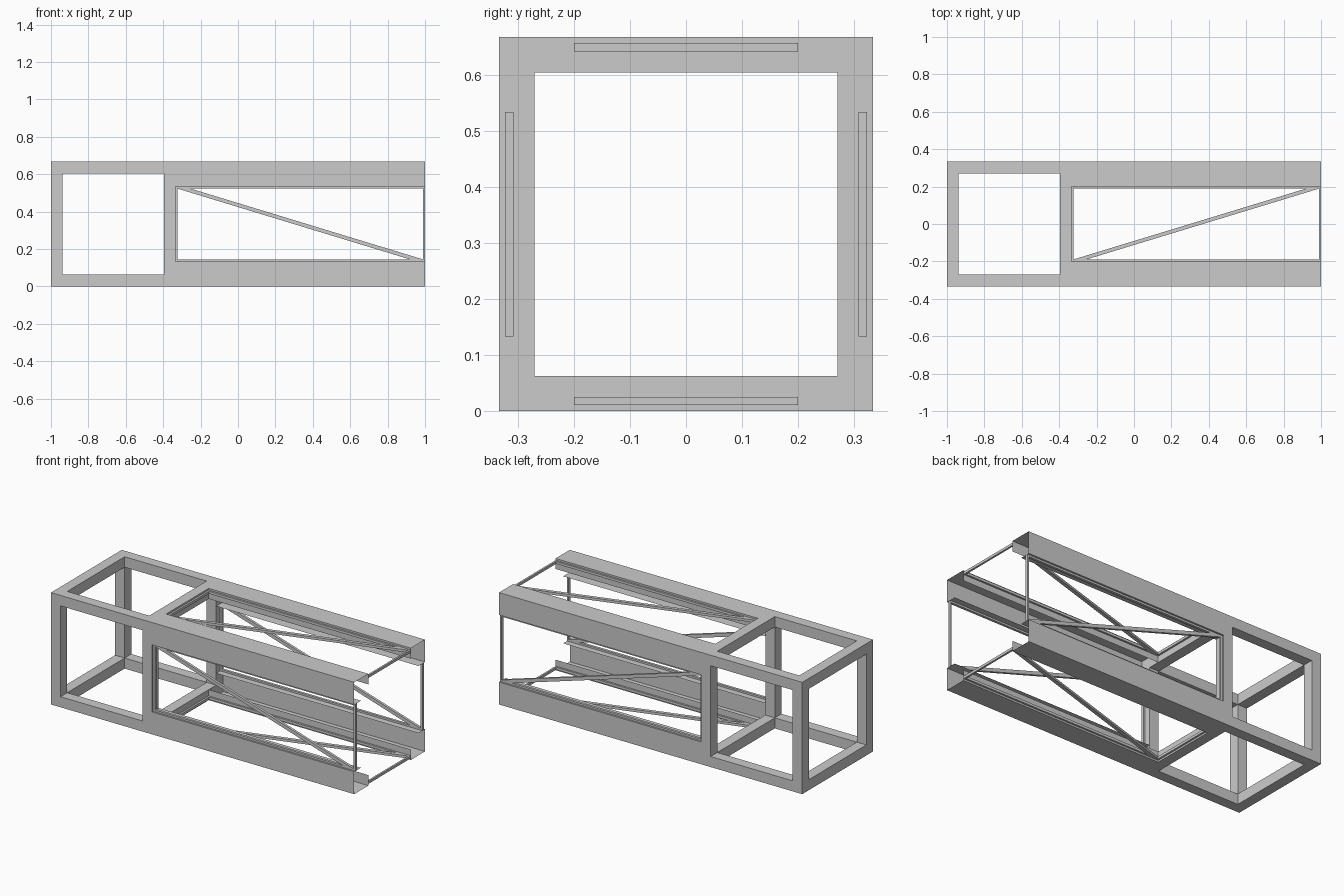
import bpy
import bmesh

if "Cube" in bpy.data.objects:
    bpy.data.objects.remove(bpy.data.objects["Cube"])

R, IN, GAP = 1 / 3, 0.2705, 0.2      # half height, inside of beams, panel opening
X_MID = -1 / 3


def finish(bm, name):
    bmesh.ops.remove_doubles(bm, verts=bm.verts, dist=1e-5)
    bmesh.ops.recalc_face_normals(bm, faces=bm.faces)
    me = bpy.data.meshes.new(name)
    bm.to_mesh(me)
    bm.free()
    ob = bpy.data.objects.new(name, me)
    bpy.context.collection.objects.link(ob)
    return ob


# Square end bay: the twelve edge bars of a cube, as cells of a 3x3x3 grid
cuts = ([-1, -0.937, -0.396, X_MID], [-R, -IN, IN, R], [0, R - IN, R + IN, 2 * R])


def solid(cell):
    return all(0 <= c < 3 for c in cell) and sum(c == 1 for c in cell) < 2


bm = bmesh.new()
for cell in [(i, j, k) for i in range(3) for j in range(3) for k in range(3)]:
    if not solid(cell):
        continue
    for axis in range(3):
        for step in (0, 1):
            n = list(cell)
            n[axis] += 1 if step else -1
            if solid(n):
                continue
            quad = []
            for a, b in ((0, 0), (1, 0), (1, 1), (0, 1)):
                idx = list(cell)
                idx[axis] += step
                idx[(axis + 1) % 3] += a
                idx[(axis + 2) % 3] += b
                quad.append(bm.verts.new([cuts[t][idx[t]] for t in range(3)]))
            bm.faces.new(quad)
finish(bm, "end_bay")

# Long corner beams: angle sheets with inward lips, open at the far end
profile = [(GAP, IN), (GAP, R), (R, R), (R, GAP), (IN, GAP)]
for sy, side in ((-1, "front"), (1, "back")):
    for sz, cap in ((-1, "bottom"), (1, "top")):
        bm = bmesh.new()
        near, far = [[bm.verts.new((x, sy * y, R + sz * z)) for y, z in profile]
                     for x in (X_MID, 1)]
        for n in range(4):
            quad = (near[n], near[n + 1], far[n + 1], far[n])
            bm.faces.new(quad if sy * sz < 0 else quad[::-1])
        finish(bm, f"{cap}_{side}_beam")


# Thin bracing panel: rectangular border plus one diagonal strut
def panel(name, place):
    x0, x1, v, b, d = X_MID, 1, GAP, 0.011, 0.07
    shapes = [
        [(x0, -v), (x1, -v), (x1, -v + b), (x0, -v + b)],
        [(x0, v - b), (x1, v - b), (x1, v), (x0, v)],
        [(x0, -v + b), (x0 + b, -v + b), (x0 + b, v - b), (x0, v - b)],
        [(x1 - b, -v + b), (x1, -v + b), (x1, v - b), (x1 - b, v - b)],
        [(x0 + b, -v + b), (x0 + b + d, -v + b), (x1 - b, v - b), (x1 - b - d, v - b)],
    ]
    bm = bmesh.new()
    for pts in shapes:
        lo, hi = [[bm.verts.new(place(x, y, w)) for x, y in pts] for w in (0.308, 0.323)]
        bm.faces.new(lo[::-1])
        bm.faces.new(hi)
        for n in range(4):
            m = (n + 1) % 4
            bm.faces.new((lo[n], lo[m], hi[m], hi[n]))
    bmesh.ops.recalc_face_normals(bm, faces=bm.faces)
    finish(bm, name)


for s, side, cap in ((-1, "front", "bottom"), (1, "back", "top")):
    panel(side + "_brace", lambda x, v, w: (x, s * w, R - v))
    panel(cap + "_brace", lambda x, v, w: (x, v, R + s * w))
